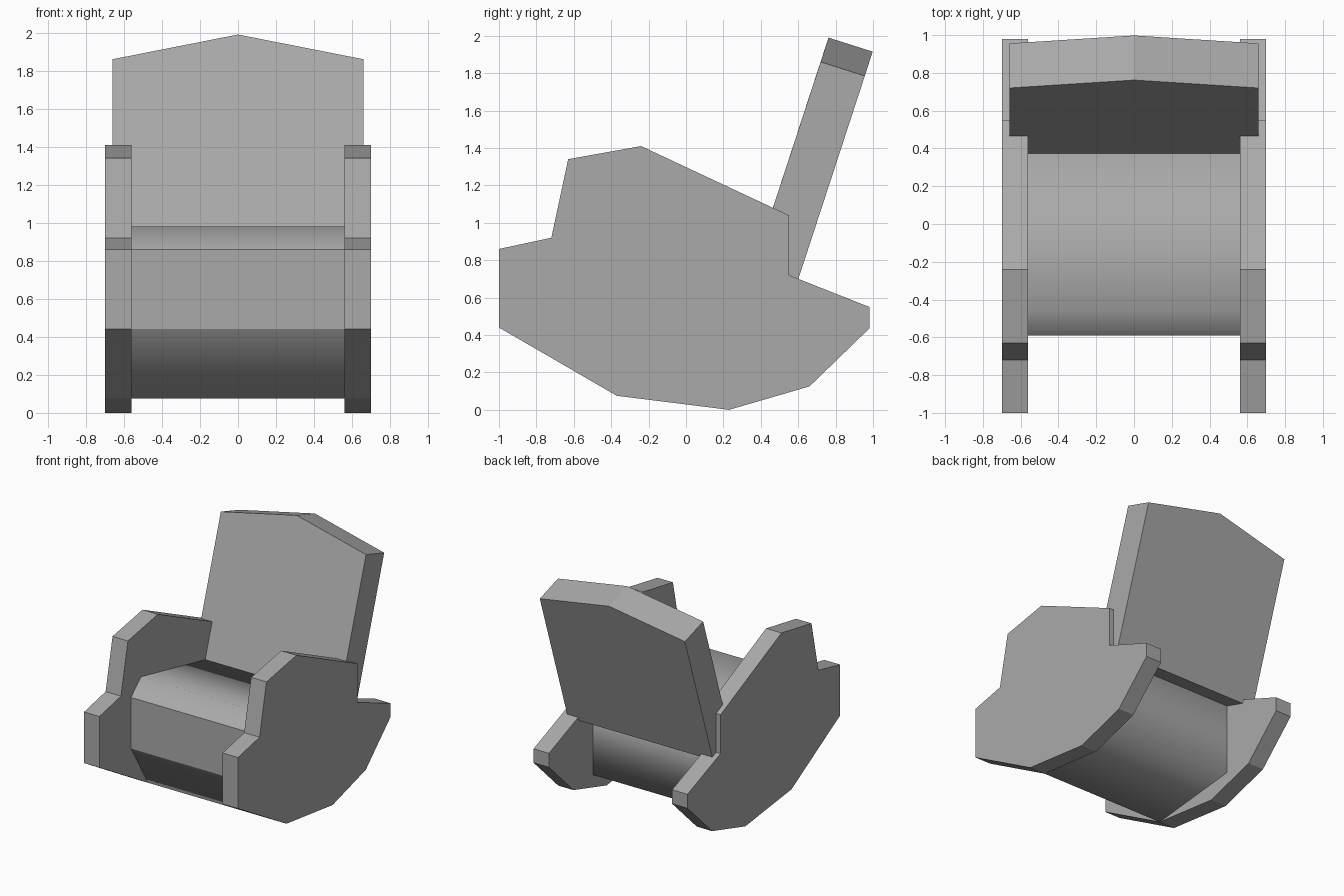
import bpy
import bmesh
from mathutils import Vector

cube = bpy.data.objects.get("Cube")
if cube:
    bpy.data.objects.remove(cube, do_unlink=True)

# Single grey finish
GREY = (0.4, 0.4, 0.4, 1.0)
grey = bpy.data.materials.new("plain_grey")
grey.use_nodes = True
grey.diffuse_color = GREY
for node in grey.node_tree.nodes:
    if node.type == 'BSDF_PRINCIPLED':
        node.inputs["Base Color"].default_value = GREY


def prism(name, outline, sweep):
    """Sweep a flat 3D outline along a vector into a solid part."""
    bm = bmesh.new()
    face = bm.faces.new([bm.verts.new(p) for p in outline])
    swept = bmesh.ops.extrude_face_region(bm, geom=[face])["geom"]
    verts = [g for g in swept if isinstance(g, bmesh.types.BMVert)]
    bmesh.ops.translate(bm, verts=verts, vec=Vector(sweep))
    bmesh.ops.recalc_face_normals(bm, faces=bm.faces[:])
    mesh = bpy.data.meshes.new(name)
    bm.to_mesh(mesh)
    bm.free()
    mesh.materials.append(grey)
    obj = bpy.data.objects.new(name, mesh)
    bpy.context.scene.collection.objects.link(obj)
    return obj


# Rocker side panels with armrests
side_profile = [(-1, 0.44), (-1, 0.86), (-0.72, 0.92), (-0.63, 1.34),
                (-0.24, 1.41), (0.55, 1.04), (0.55, 0.72), (0.98, 0.55),
                (0.98, 0.435), (0.66, 0.125), (0.23, 0), (-0.37, 0.075)]
for name, side in (("left_rocker_side", 1), ("right_rocker_side", -1)):
    prism(name, [(side * 0.56, y, z) for y, z in side_profile],
          (side * 0.14, 0, 0))

# Seat block, softly shaded apart from its flat front and ends
seat_profile = [(-0.59, 0.44), (-0.59, 0.86), (-0.46, 0.98),
                (0.41, 0.795), (0.41, 0.155), (-0.37, 0.075)]
seat = prism("seat", [(-0.57, y, z) for y, z in seat_profile], (1.14, 0, 0))
for poly in seat.data.polygons:
    is_end = abs(poly.normal.x) > 0.9
    is_front = poly.normal.y < -0.95
    poly.use_smooth = not (is_end or is_front)

# Reclined backrest with a shallow gabled top
back_outline = [(-0.66, 0.355, 0.745), (-0.66, 0.72, 1.86), (0, 0.762, 1.99),
                (0.66, 0.72, 1.86), (0.66, 0.355, 0.745)]
prism("backrest", back_outline, (0.236, 0, 0)[1:2] + (0.236, -0.075))
